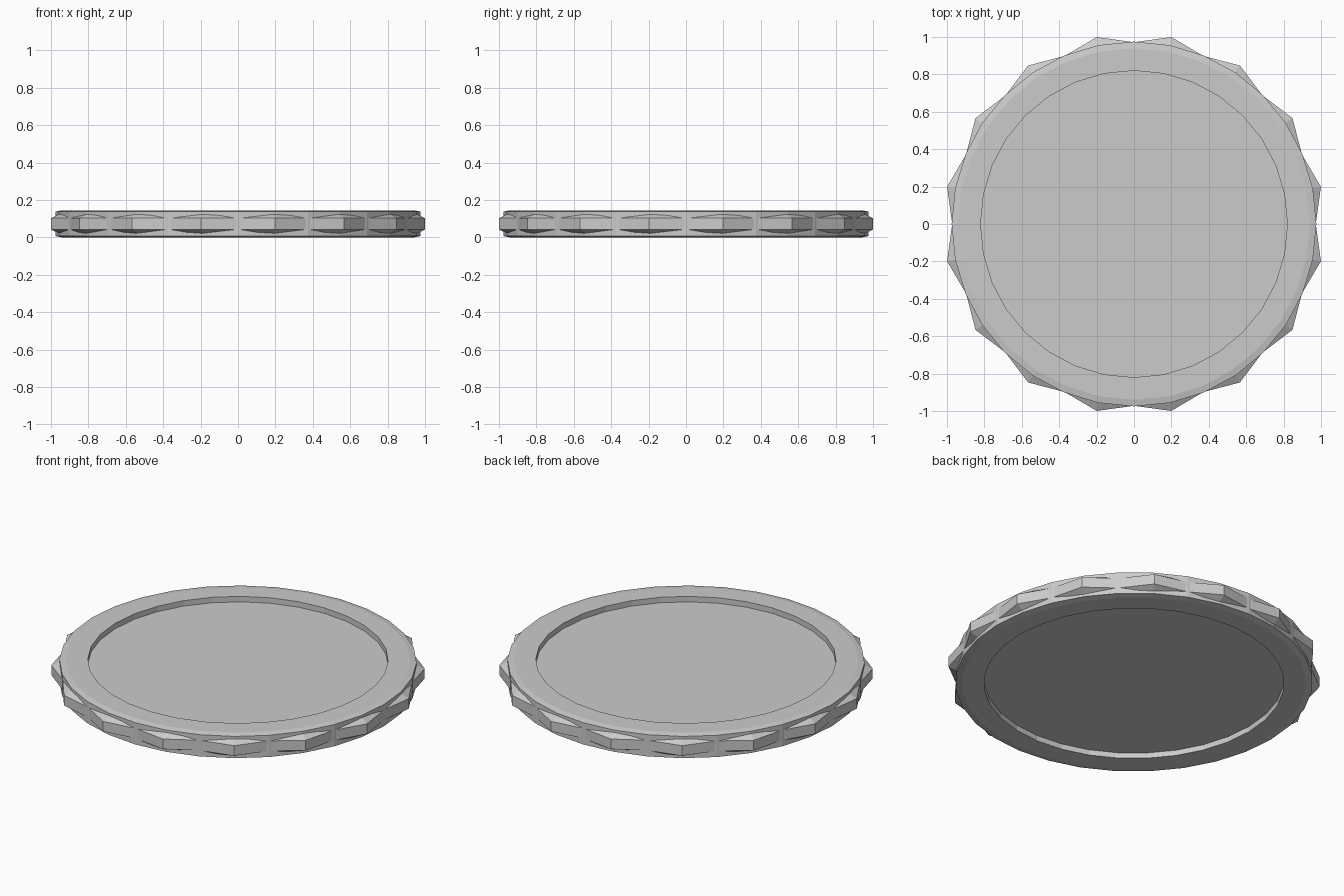
import bpy, bmesh, math

if "Cube" in bpy.data.objects:
    bpy.data.objects.remove(bpy.data.objects["Cube"])

N = 32
H = 0.145


def lathe(name, rings, closed):
    """Skin rings of N points. Each ring is (radius at even steps, radius at odd steps, z)."""
    bm = bmesh.new()
    loops = []
    for r_even, r_odd, z in rings:
        loop = []
        for i in range(N):
            a = 2 * math.pi * i / N
            r = r_odd if i % 2 else r_even
            loop.append(bm.verts.new((r * math.cos(a), r * math.sin(a), z)))
        loops.append(loop)
    pairs = list(zip(loops, loops[1:]))
    if closed:
        pairs.append((loops[-1], loops[0]))
    else:
        bm.faces.new(loops[0])
        bm.faces.new(loops[-1])
    for a, b in pairs:
        for i in range(N):
            j = (i + 1) % N
            bm.faces.new((a[i], a[j], b[j], b[i]))
    bmesh.ops.recalc_face_normals(bm, faces=bm.faces)
    mesh = bpy.data.meshes.new(name)
    bm.to_mesh(mesh)
    bm.free()
    ob = bpy.data.objects.new(name, mesh)
    bpy.context.collection.objects.link(ob)
    return ob


# Disc with a raised rim and a shallow recess on both faces
half = [(0.82, 0.033), (0.82, 0.0), (0.94, 0.0), (0.975, 0.007)]
profile = half + [(r, H - z) for r, z in reversed(half)]
lathe("disc_body", [(r, r, z) for r, z in profile], closed=False)

# Sixteen pointed, chamfered teeth around the edge
lathe("toothed_edge", [
    (0.90, 0.90, 0.012),
    (0.93, 0.955, 0.012),
    (0.972, 1.019, 0.042),
    (0.972, 1.019, 0.103),
    (0.93, 0.955, 0.133),
    (0.90, 0.90, 0.133),
], closed=True)
